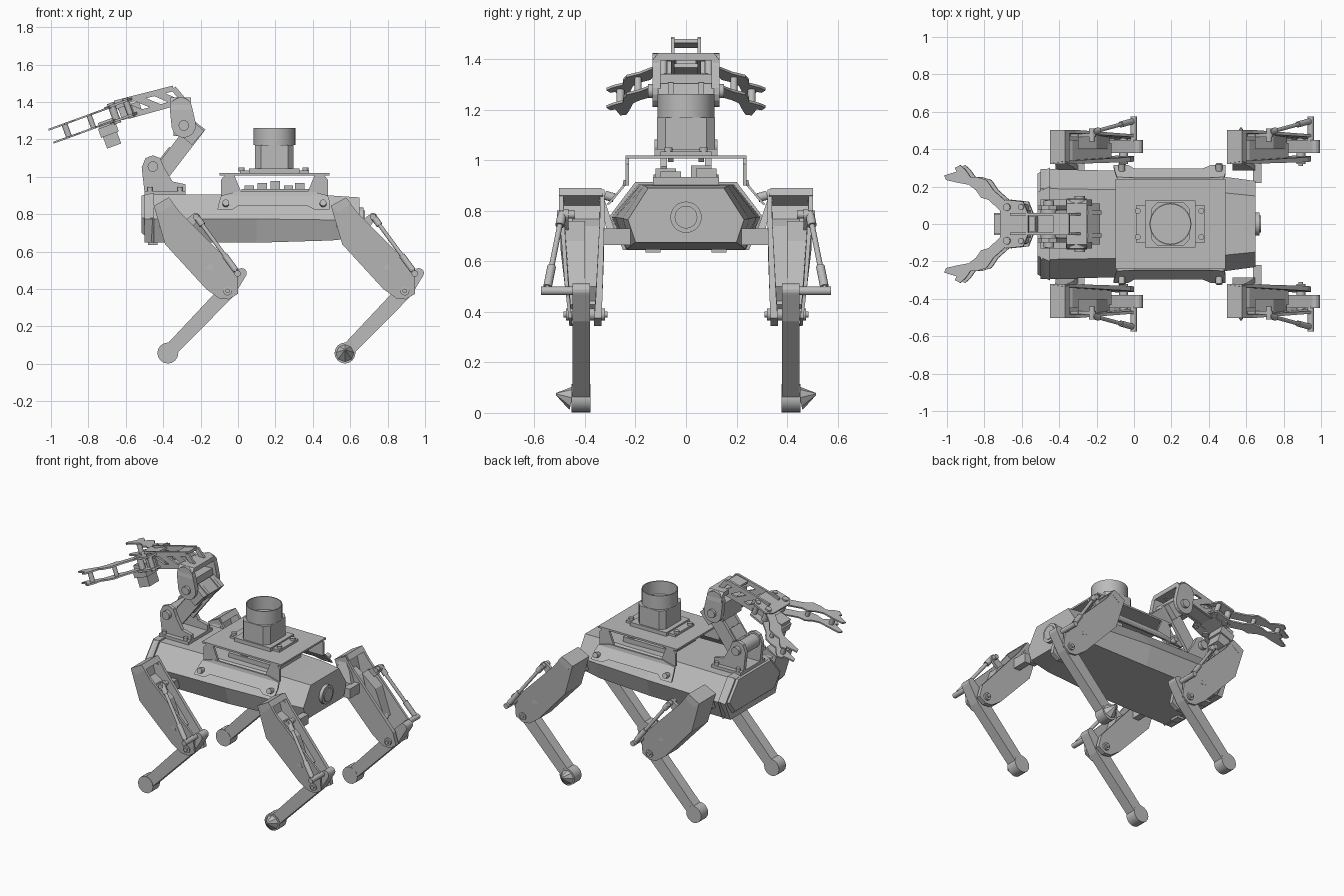
import bpy, bmesh, math
from mathutils import Vector

if "Cube" in bpy.data.objects:
    bpy.data.objects.remove(bpy.data.objects["Cube"], do_unlink=True)

grey = bpy.data.materials.new("plain grey")
grey.use_nodes = True
grey.diffuse_color = (0.5, 0.5, 0.5, 1)
grey.node_tree.nodes["Principled BSDF"].inputs["Base Color"].default_value = (0.5, 0.5, 0.5, 1)


def finish(name, bm):
    bmesh.ops.recalc_face_normals(bm, faces=bm.faces)
    mesh = bpy.data.meshes.new(name)
    bm.to_mesh(mesh)
    bm.free()
    mesh.materials.append(grey)
    ob = bpy.data.objects.new(name, mesh)
    bpy.context.collection.objects.link(ob)
    return ob


def loft(name, rings):
    """Skin a list of equal-length point rings and cap both ends."""
    bm = bmesh.new()
    rows = [[bm.verts.new(p) for p in ring] for ring in rings]
    for a, b in zip(rows, rows[1:]):
        for i in range(len(a)):
            j = (i + 1) % len(a)
            bm.faces.new((a[i], a[j], b[j], b[i]))
    bm.faces.new(rows[0])
    bm.faces.new(rows[-1])
    return finish(name, bm)


def plate(name, pts, ya, yb):
    """Extrude an x-z outline along y; ya and yb are numbers or functions of z."""
    fa, fb = [f if callable(f) else (lambda z, v=f: v) for f in (ya, yb)]
    return loft(name, [[(x, f(z), z) for x, z in pts] for f in (fa, fb)])


def box(name, x, y, z):
    return plate(name, [(x[0], z[0]), (x[1], z[0]), (x[1], z[1]), (x[0], z[1])], *y)


def rod(name, a, b, r, r2=None, sides=16):
    """Round bar or cone between two points."""
    a, b = Vector(a), Vector(b)
    bm = bmesh.new()
    bmesh.ops.create_cone(bm, cap_ends=True, segments=sides, radius1=r,
                          radius2=r if r2 is None else r2, depth=(b - a).length)
    turn = (b - a).to_track_quat('Z', 'Y').to_matrix().to_4x4()
    turn.translation = (a + b) / 2
    bm.transform(turn)
    ob = finish(name, bm)
    for f in ob.data.polygons:
        f.use_smooth = len(f.vertices) < 5 and sides > 8
    return ob


def link(p, r, q, r2, n=8):
    """Outline of a link with a round end at each of two x-z points."""
    ang = math.atan2(q[1] - p[1], q[0] - p[0])
    out = []
    for c, rad, start in ((p, r, ang + math.pi / 2), (q, r2, ang - math.pi / 2)):
        for i in range(n + 1):
            t = start + math.pi * i / n
            out.append((c[0] + rad * math.cos(t), c[1] + rad * math.sin(t)))
    return out


def strut(name, p, q, w, ya, yb):
    """Flat-ended bar between two x-z points."""
    return plate(name, link(p, w, q, w, 1), ya, yb)


# ---- Body: tapering hexagonal hull ----
def hexagon(x, top, zt, mid, zm, low, zl):
    half = [(top, zt), (mid, zm), (low, zl)]
    return [(x, y, z) for y, z in half] + [(x, -y, z) for y, z in reversed(half)]


loft("body", [hexagon(-.5, .19, .905, .295, .775, .24, .65),
              hexagon(.1, .18, .905, .28, .775, .235, .648),
              hexagon(.5, .165, .9, .25, .77, .22, .66),
              hexagon(.65, .15, .89, .23, .765, .2, .675)])
loft("nose_plate", [hexagon(-.515, .17, .9, .27, .78, .21, .7),
                    hexagon(-.45, .2, .915, .302, .78, .25, .645)])
rod("tail_cap", (.64, 0, .775), (.672, 0, .775), .062, sides=24)
rod("tail_cap_button", (.66, 0, .775), (.678, 0, .775), .045, sides=24)
for s in (1, -1):
    box("nose_bracket", (-.48, -.43), (s * .1, s * .16), (.635, .7))

# ---- Equipment deck with saddle rails ----
box("deck_plate", (-.1, .49), (-.24, .24), (1.008, 1.02))
box("deck_electronics", (.02, .38), (-.13, .13), (.9, .935))
for i, (x, y) in enumerate([(.06, .08), (.13, -.08), (.2, .06), (.27, -.06), (.33, .08)]):
    box("deck_component", (x - .025, x + .025), (y - .04, y + .04), (.93, .955 + .012 * (i % 3)))


def flare(off):
    return lambda z: off + .235 + .85 * max(0, .905 - z)


for s in (1, -1):
    side = [lambda z, o=o: s * flare(o)(z) for o in (0, .012)]
    plate("saddle_rail", [(-.09, .9), (-.1, .87), (.49, .87), (.48, .9)], *side)
    plate("saddle_lower_rail", [(-.1, .87), (-.11, .825), (-.03, .825), (.0, .845), (.37, .845),
                                (.41, .825), (.49, .825), (.49, .87)], *side)
    plate("saddle_band", [(-.09, .9), (.48, .9), (.4, .922), (0, .922)], *side)
    for e in (1, -1):
        pts = [(.195 + e * x, z) for x, z in ((.285, .9), (.285, .985), (.265, 1.01), (.215, 1.01), (.17, .9))]
        plate("saddle_post", pts, s * .225, s * .24)
        x = .195 + e * .26
        rod("saddle_bolt", (x, s * .285, .852), (x, s * .322, .862), .018, sides=12)

# ---- Scanner ----
box("scanner_base", (.01, .38), (-.1, .1), (1.02, 1.035))
box("scanner_flange", (.06, .33), (-.125, .125), (1.02, 1.045))
loft("scanner_box", [[(.195 + a * .103, b * .115, z) for a, b in
                      ((1, .7), (.7, 1), (-.7, 1), (-1, .7), (-1, -.7), (-.7, -1), (.7, -1), (1, -.7))]
                     for z in (1.02, 1.17)])
ring = [[(.195 + r * math.cos(t * math.pi / 16), r * math.sin(t * math.pi / 16), z) for t in range(32)]
        for r, z in ((.112, 1.17), (.112, 1.262), (.106, 1.262), (.106, 1.175))]
drum = loft("scanner_drum", ring)
for f in drum.data.polygons:
    f.use_smooth = len(f.vertices) == 4
drum.data.set_sharp_from_angle(angle=math.radians(40))
for s in (1, -1):
    for x in (.02, .36):
        rod("scanner_screw", (x, s * .07, 1.03), (x, s * .07, 1.05), .016, sides=12)

# ---- Legs ----
def leg(s, dx, spike):
    def pts(*p):
        return [(x + dx, z) for x, z in p]

    def lerp(low, high, z0=.35, z1=.7):
        return lambda z: s * (low + (high - low) * min(1, max(0, (z - z0) / (z1 - z0))))

    def pin(name, p, y0, y1, r):
        return rod(name, (p[0] + dx, s * y0, p[1]), (p[0] + dx, s * y1, p[1]), r)

    knee, foot, lever = (-.055, .39), (-.375, .058), (.02, .485)
    # thigh channel: outer wall, inner wall, front cover and hood
    wall = pts((-.45, .845), (-.37, .89), (-.31, .81), (.0, .5), (.0, .375), (-.05, .345),
               (-.1, .35), (-.17, .4), (-.39, .64))
    plate("thigh_outer_wall", wall, lerp(.45, .485), lerp(.462, .503))
    inner = pts((-.45, .845), (-.37, .885), (-.31, .8), (-.02, .46), (-.0, .375), (-.05, .345),
                (-.1, .35), (-.17, .4), (-.39, .64))
    plate("thigh_inner_wall", inner, lerp(.335, .322), lerp(.365, .34))
    plate("thigh_front_cover", pts((-.45, .845), (-.39, .64), (-.17, .4), (-.14, .43), (-.35, .66), (-.4, .84)),
          lerp(.345, .325), lerp(.455, .5))
    plate("thigh_hood", pts((-.45, .845), (-.37, .89), (-.345, .86), (-.41, .81)),
          lerp(.315, .335, .8, .89), s * .503)
    plate("thigh_motor", pts((-.4, .78), (-.33, .74), (-.12, .5), (-.16, .43), (-.36, .66)),
          lerp(.365, .34), lerp(.42, .45))
    plate("thigh_rib", pts((-.3, .76), (-.2, .68), (-.13, .5), (-.22, .52)), s * .4, s * .48)
    # hip joint
    box("hip_shaft", (dx - .31, dx - .265), (s * .22, s * .33), (.665, .73))
    plate("hip_mount", pts((-.42, .73), (-.3, .73), (-.33, .8), (-.38, .865), (-.42, .84)),
          lerp(.285, .33, .73, .865), lerp(.315, .35, .73, .865))
    # shin, foot and knee
    plate("shin", link((foot[0] + dx, foot[1]), .036, (knee[0] + dx, knee[1]), .042), s * .38, s * .45)
    plate("shin_lever", link((knee[0] + dx, knee[1]), .042, (lever[0] + dx, lever[1]), .027), s * .38, s * .45)
    pin("foot", foot, .378, .453, .056)
    if spike:
        rod("foot_point", (foot[0] + dx, s * .45, .06), (foot[0] + dx, s * .515, .075), .05, .004, 8)
    pin("knee_bolt", knee, .32, .475, .024)
    pin("knee_bolt_end", knee, .31, .485, .012)
    # push rod behind the thigh
    top, end = (dx - .225, s * .49, .79), (dx - .005, s * .55, .49)
    a, b = Vector(top), Vector(end)
    rod("push_rod", top, end, .011, sides=10)
    rod("push_rod_sleeve", a.lerp(b, .7), a.lerp(b, .97), .017, sides=10)
    rod("push_rod_upper_sleeve", a, a.lerp(b, .16), .018, sides=10)
    pin("push_rod_upper_pin", (-.225, .785), .44, .51, .016)
    pin("push_rod_lower_pin", (-.002, .483), .44, .575, .017)
    plate("push_rod_arm", link((dx - .225, .785), .022, (dx - .31, .71), .03), s * .465, s * .485)


for s in (1, -1):
    leg(s, 0, False)
    leg(s, .947, True)

# ---- Arm base, lower arm and elbow ----
shoulder, elbow = (-.455, 1.055), (-.29, 1.275)
box("arm_base_plate", (-.5, -.28), (-.13, .13), (.905, .925))
for s in (1, -1):
    cheek = [(-.5, .92), (-.515, 1.05), (-.495, 1.1), (-.455, 1.115), (-.415, 1.1), (-.395, 1.05),
             (-.35, .975), (-.28, .96), (-.28, .92)]
    plate("shoulder_cheek", cheek, s * .075, s * .1)
    strut("lower_arm_side", (-.41, 1.02), (-.21, 1.28), .045, s * .05, s * .072)
    plate("elbow_cheek", link(elbow, .065, (-.305, 1.365), .06), s * .1, s * .132)
    rod("elbow_bolt", (elbow[0], s * .13, elbow[1]), (elbow[0], s * .15, elbow[1]), .028)
    rod("shoulder_bolt", (shoulder[0], s * .1, shoulder[1]), (shoulder[0], s * .125, shoulder[1]), .028)
    for x in (-.47, -.31):
        rod("base_screw", (x, s * .115, .92), (x, s * .115, .945), .014, sides=10)
rod("shoulder_shaft", (shoulder[0], -.09, shoulder[1]), (shoulder[0], .09, shoulder[1]), .045)
strut("lower_arm_motor", (-.385, 1.07), (-.335, 1.135), .042, -.055, .055)
strut("lower_arm_upper_motor", (-.28, 1.2), (-.215, 1.275), .045, -.11, .11)
strut("elbow_motor", (-.3, 1.22), (-.305, 1.34), .045, -.1, .1)
loft("elbow_hood", [[(x, y, z) for y, z in ((-.135, 1.36), (-.13, 1.4), (-.11, 1.425), (.11, 1.425),
                                            (.13, 1.4), (.135, 1.36), (.1, 1.395), (-.1, 1.395))]
                    for x in (-.36, -.25)])

# ---- Forearm truss ----
top_a, top_b, low_a, low_b = (-.345, 1.473), (-.66, 1.393), (-.29, 1.407), (-.58, 1.327)
for s in (1, -1):
    for a, b in ((top_a, top_b), (low_a, low_b), (top_a, low_a), (top_b, low_b)):
        strut("truss_rail", a, b, .015, s * .045, s * .06)
    for i in range(3):
        p = Vector(low_a).lerp(Vector(low_b), i / 3 + .12)
        q = Vector(top_a).lerp(Vector(top_b), i / 3 + .3)
        strut("truss_brace", p, q, .019, s * .045, s * .06)
strut("truss_top", top_a, (-.43, 1.453), .008, -.05, .05)
strut("truss_floor", (-.4, 1.375), low_b, .008, -.05, .05)
strut("wrist_motor", (-.52, 1.375), (-.6, 1.352), .03, -.04, .04)

# ---- Gripper, laid out flat in (forward, sideways) and tilted down ----
tilt = math.radians(20)
origin = Vector((-.54, 0, 1.385))
ahead = Vector((-math.cos(tilt), 0, -math.sin(tilt)))
up = Vector((-math.sin(tilt), 0, math.cos(tilt)))


def place(u, y, h):
    return origin + ahead * u + Vector((0, y, 0)) + up * h


palm = [(.01, .05), (.04, .12), (.14, .13), (.17, .09)]
palm += [(u, -y) for u, y in reversed(palm)]
finger = [(.11, .08), (.15, .13), (.21, .18), (.25, .235), (.3, .25), (.34, .25), (.37, .29), (.4, .315), (.43, .3),
          (.42, .28), (.49, .26), (.48, .235), (.41, .22), (.35, .21), (.31, .18), (.28, .14), (.24, .13), (.17, .07)]
for h in (-.047, .035):
    loft("palm_plate", [[place(u, y, k) for u, y in palm] for k in (h, h + .012)])
    for s in (1, -1):
        loft("finger_plate", [[place(u, s * y, k) for u, y in finger] for k in (h * .9, h * .9 + .01)])
for s in (1, -1):
    for u, y, r, h in ((.05, .09, .016, .055), (.13, .09, .02, .058), (.26, .19, .014, .036), (.4, .26, .016, .034)):
        rod("gripper_pin", place(u, s * y, -h), place(u, s * y, h), r, sides=12)
    strut("wrist_bracket", (-.56, 1.36), (-.63, 1.335), .035, s * .06, s * .075)
for name, grow, h0, h1 in (("gripper_motor", 0, -.165, -.02), ("gripper_motor_collar", .01, -.1, -.05)):
    loft(name, [[place(.19 + a * (.04 + grow), b * (.05 + grow), h) for a, b in ((-1, -1), (1, -1), (1, 1), (-1, 1))]
                for h in (h0, h1)])
